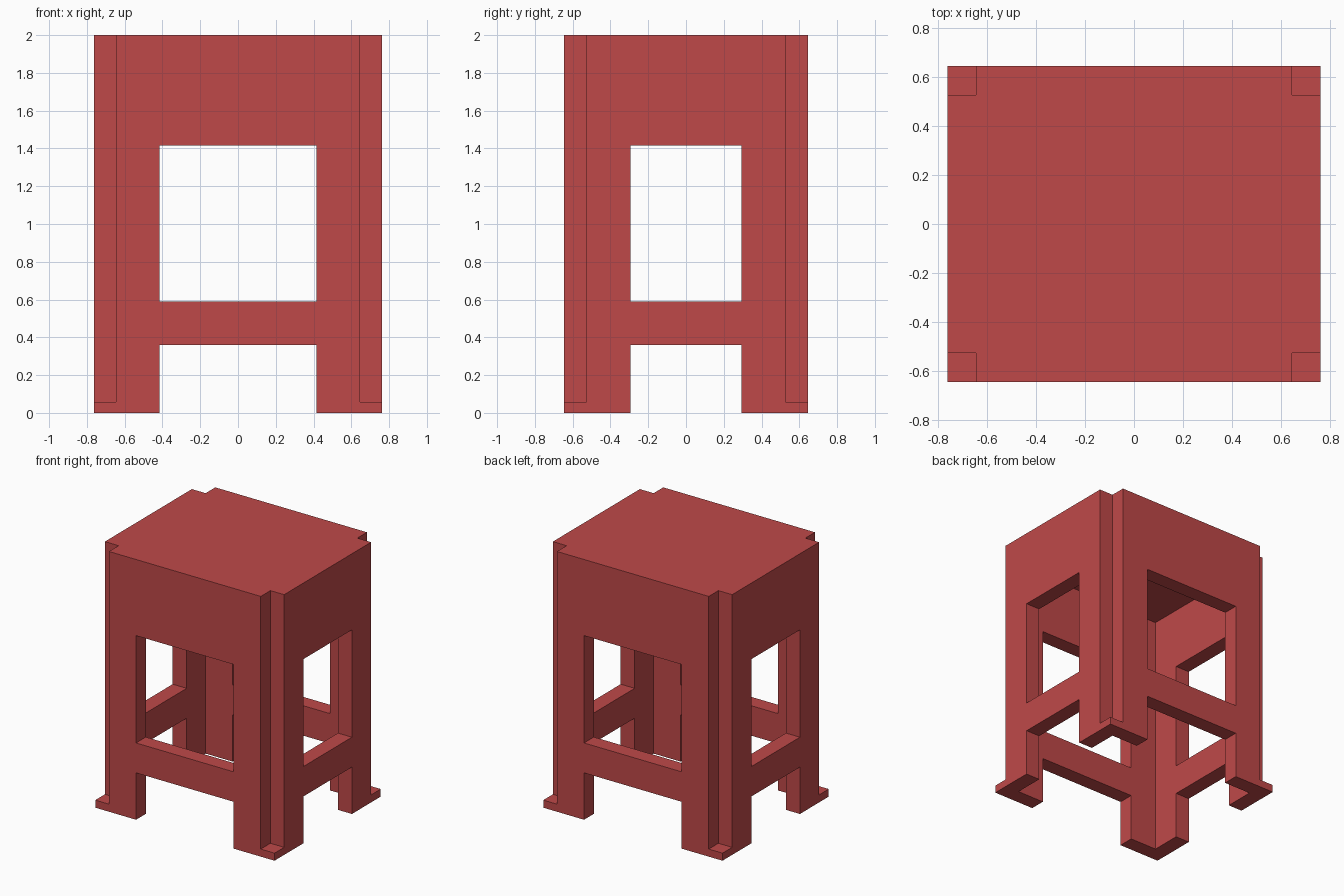
import bpy

if "Cube" in bpy.data.objects:
    bpy.data.objects.remove(bpy.data.objects["Cube"])

# Overall half sizes and wall thickness
HX, HY, H = 0.762, 0.645, 2.0
WALL, NOTCH = 0.119, 0.117

red = bpy.data.materials.new("red plastic")
red.diffuse_color = (0.52, 0.066, 0.066, 1)
red.use_nodes = True
red.node_tree.nodes["Principled BSDF"].inputs["Base Color"].default_value = red.diffuse_color


def box(name, lo, hi):
    """Axis-aligned box between two corners."""
    bpy.ops.mesh.primitive_cube_add(size=1, location=[(a + b) / 2 for a, b in zip(lo, hi)])
    ob = bpy.context.object
    ob.name = name
    ob.scale = [b - a for a, b in zip(lo, hi)]
    bpy.ops.object.transform_apply(location=True, rotation=False, scale=True)
    return ob


def cut(target, lo, hi):
    """Subtract a box from the target."""
    cutter = box("cutter", lo, hi)
    cutter.hide_render = True
    bpy.context.view_layer.objects.active = target
    mod = target.modifiers.new("cut", 'BOOLEAN')
    mod.operation = 'DIFFERENCE'
    mod.solver = 'EXACT'
    mod.object = cutter
    bpy.ops.object.modifier_apply(modifier=mod.name)
    bpy.data.objects.remove(cutter)


# Stool shell
stool = box("stool", (-HX, -HY, 0), (HX, HY, H))
stool.data.materials.append(red)

# Hollow inside, leaving the seat slab and the walls
cut(stool, (-HX + WALL, -HY + WALL, -1), (HX - WALL, HY - WALL, H - WALL))

# Openings between the legs: below and above the stretchers
for z0, z1 in ((-1, 0.36), (0.59, 1.415)):
    cut(stool, (-0.415, -2, z0), (0.415, 2, z1))
    cut(stool, (-2, -0.295, z0), (2, 0.295, z1))

# Square corner notches, stopping above the foot pads
for sx in (-1, 1):
    for sy in (-1, 1):
        xs = sorted((sx * (HX - NOTCH), sx * 2))
        ys = sorted((sy * (HY - NOTCH), sy * 2))
        cut(stool, (xs[0], ys[0], 0.058), (xs[1], ys[1], 3))
